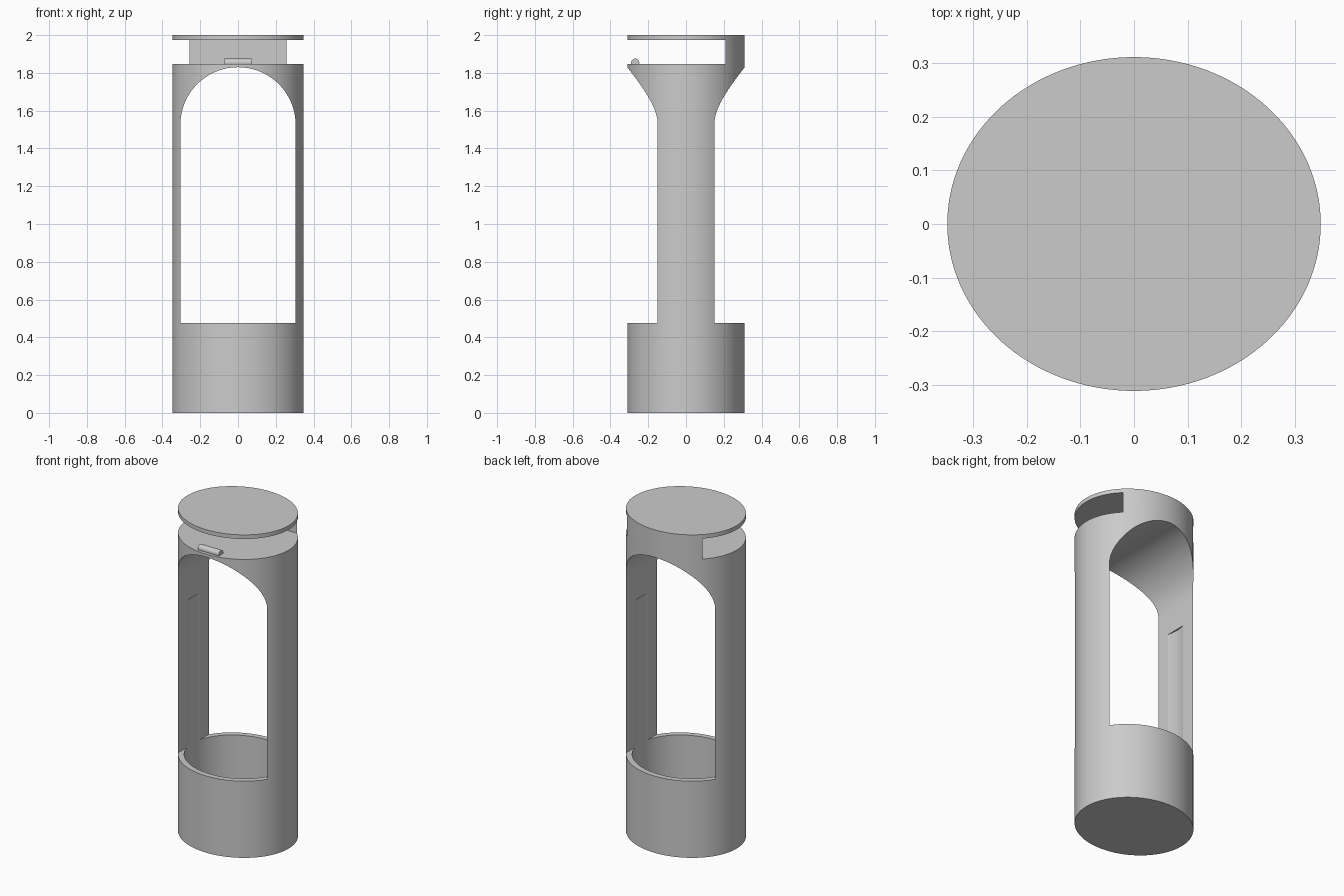
import bpy
import bmesh
import math

if "Cube" in bpy.data.objects:
    bpy.data.objects.remove(bpy.data.objects["Cube"], do_unlink=True)

RX, RY, HEIGHT = 0.348, 0.311, 2.0      # outer oval
WALL = 0.034
WINDOW_HALF, WINDOW_BOTTOM, ARCH_START = 0.305, 0.475, 1.525
BORE_TOP = 1.385
SLOT_BOTTOM, SLOT_TOP, SLOT_BACK = 1.848, 1.975, 0.209

grey = bpy.data.materials.new("light grey")
grey.use_nodes = True
grey.diffuse_color = (0.6, 0.6, 0.6, 1)
grey.node_tree.nodes["Principled BSDF"].inputs["Base Color"].default_value = (0.6, 0.6, 0.6, 1)


def prism(name, points, direction):
    """Extrude a closed outline of 3D points along a direction."""
    bm = bmesh.new()
    face = bm.faces.new([bm.verts.new(p) for p in points])
    moved = bmesh.ops.extrude_face_region(bm, geom=[face])["geom"]
    bmesh.ops.translate(bm, vec=direction,
                        verts=[v for v in moved if isinstance(v, bmesh.types.BMVert)])
    bmesh.ops.recalc_face_normals(bm, faces=bm.faces)
    mesh = bpy.data.meshes.new(name)
    bm.to_mesh(mesh)
    bm.free()
    mesh.materials.append(grey)
    obj = bpy.data.objects.new(name, mesh)
    bpy.context.collection.objects.link(obj)
    return obj


def oval(rx, ry, z, count=128):
    angles = [math.tau * i / count for i in range(count)]
    return [(rx * math.cos(a), ry * math.sin(a), z) for a in angles]


def select_only(obj):
    bpy.ops.object.select_all(action="DESELECT")
    obj.select_set(True)
    bpy.context.view_layer.objects.active = obj


def cut(target, cutter):
    cutter.hide_render = True
    mod = target.modifiers.new("cut", "BOOLEAN")
    mod.operation = "DIFFERENCE"
    mod.solver = "EXACT"
    mod.object = cutter
    select_only(target)
    bpy.ops.object.modifier_apply(modifier=mod.name)
    bpy.data.objects.remove(cutter, do_unlink=True)


def smooth(obj, degrees):
    select_only(obj)
    bpy.ops.object.shade_smooth_by_angle(angle=math.radians(degrees))


# Oval body
body = prism("oval_body", oval(RX, RY, 0), (0, 0, HEIGHT))

# Blind bore that forms the cup and the shallow grooves in the side pillars
cut(body, prism("bore_cutter", oval(RX - WALL, RY - WALL, WALL), (0, 0, BORE_TOP - WALL)))

# Arched window from front to back
STEPS = 48
arch = [(WINDOW_HALF * math.cos(math.pi * i / STEPS), -1,
         ARCH_START + WINDOW_HALF * math.sin(math.pi * i / STEPS)) for i in range(STEPS + 1)]
window = [(-WINDOW_HALF, -1, WINDOW_BOTTOM), (WINDOW_HALF, -1, WINDOW_BOTTOM)] + arch
cut(body, prism("window_cutter", window, (0, 2, 0)))

# Slot under the lid, open at the front and sides
slot = [(-1, -1, SLOT_BOTTOM), (1, -1, SLOT_BOTTOM),
        (1, SLOT_BACK, SLOT_BOTTOM), (-1, SLOT_BACK, SLOT_BOTTOM)]
cut(body, prism("slot_cutter", slot, (0, 0, SLOT_TOP - SLOT_BOTTOM)))
smooth(body, 12)

# Small round bar at the front lip of the slot
BAR_R, BAR_HALF = 0.022, 0.072
bar = [(-BAR_HALF, -0.269 + BAR_R * math.cos(math.tau * i / 32),
        1.854 + BAR_R * math.sin(math.tau * i / 32)) for i in range(32)]
smooth(prism("front_bar", bar, (2 * BAR_HALF, 0, 0)), 30)
